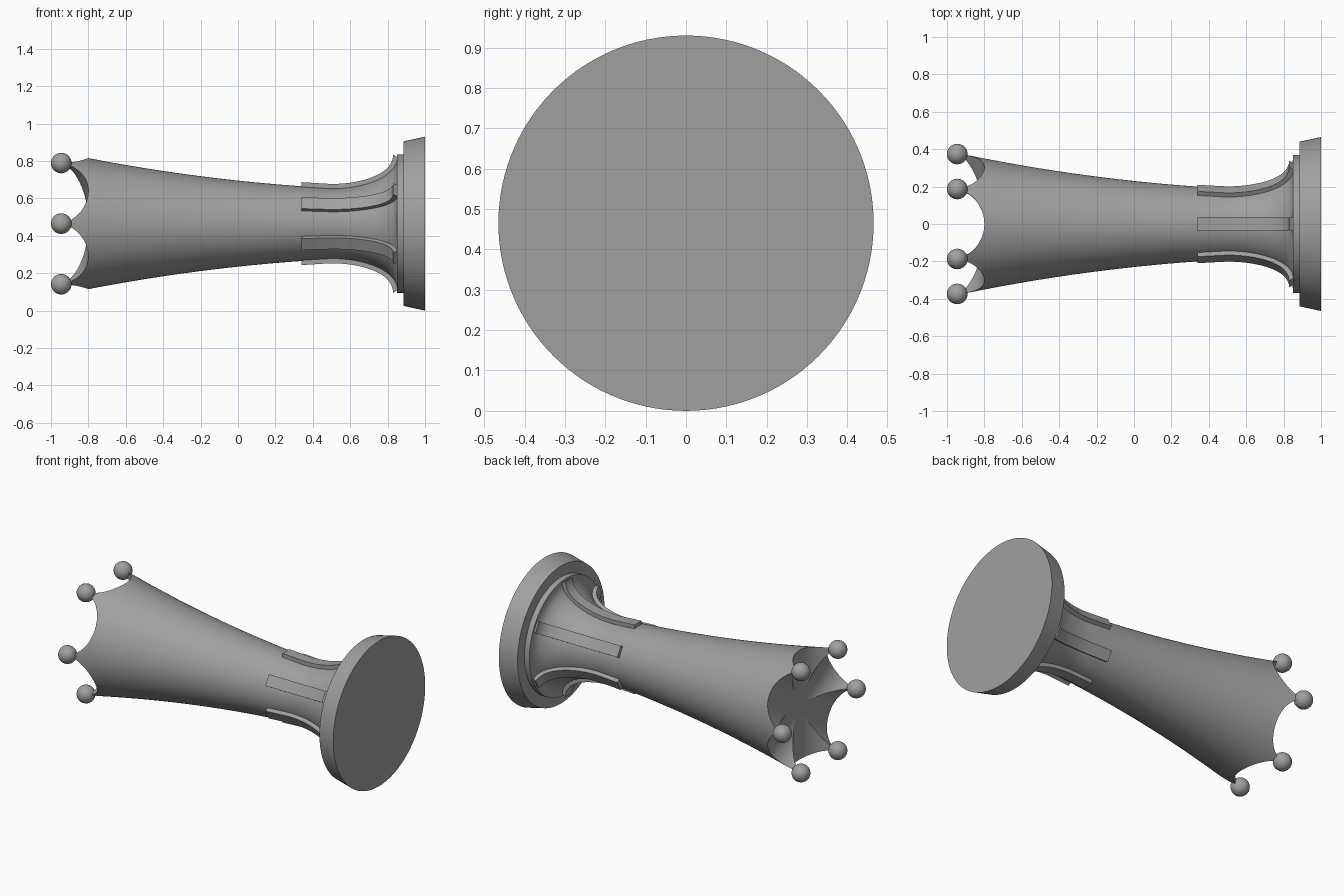
import bpy, bmesh, math
from mathutils import Matrix, Vector

if "Cube" in bpy.data.objects:
    bpy.data.objects.remove(bpy.data.objects["Cube"])

ZC = 0.465                      # height of the long axis
CUT_X, CUT_R = -0.997, 0.197    # scallop arc centre and radius
SEG = 120

grey = bpy.data.materials.new("grey")
grey.diffuse_color = (0.35, 0.35, 0.35, 1)
grey.use_nodes = True
grey.node_tree.nodes["Principled BSDF"].inputs["Base Color"].default_value = grey.diffuse_color


def finish(name, bm, angle=30):
    bmesh.ops.remove_doubles(bm, verts=bm.verts, dist=1e-5)
    bmesh.ops.recalc_face_normals(bm, faces=bm.faces)
    me = bpy.data.meshes.new(name)
    bm.to_mesh(me)
    bm.free()
    me.materials.append(grey)
    ob = bpy.data.objects.new(name, me)
    bpy.context.collection.objects.link(ob)
    bpy.ops.object.select_all(action='DESELECT')
    ob.select_set(True)
    bpy.context.view_layer.objects.active = ob
    bpy.ops.object.shade_smooth_by_angle(angle=math.radians(angle))
    return ob


def polar(x, r, a):
    return Vector((x, r * math.cos(a), ZC + r * math.sin(a)))


def lathe(name, column):
    """Skin the closed ring of columns; column(a) gives (x, r) pairs."""
    bm = bmesh.new()
    cols = []
    for i in range(SEG):
        a = 2 * math.pi * i / SEG
        cols.append([bm.verts.new(polar(x, r, a)) for x, r in column(a)])
    for i in range(SEG):
        p, q = cols[i], cols[(i + 1) % SEG]
        for j in range(len(p) - 1):
            bm.faces.new((p[j], q[j], q[j + 1], p[j + 1]))
    return finish(name, bm)


def radius(x):
    """Body outline: gentle taper, then a quarter-ellipse flare."""
    if x < 0.5:
        t = 0.5 - x
        return 0.19 + 0.053 * t + 0.054 * t * t
    u = min(1, (x - 0.5) / 0.35)
    return 0.19 + 0.16 * (1 - math.sqrt(1 - u * u))


def crown_x(r, a):
    """Six radial channels meeting in ridges."""
    phi = (a % (math.pi / 3)) - math.pi / 6
    return CUT_X + math.sqrt(CUT_R ** 2 - (r * math.sin(phi)) ** 2)


FLARE = [0.5 + 0.35 * math.sin(k * math.pi / 32) for k in range(17)]


def body_column(a):
    r = 0.36
    for _ in range(6):
        r = radius(crown_x(r, a))
    top = crown_x(r, a)
    pts = [(crown_x(r * k / 12, a), r * k / 12) for k in range(13)]
    for k in range(1, 17):
        x = top + (0.45 - top) * k / 16
        pts.append((x, radius(x)))
    return pts + [(x, radius(x)) for x in FLARE] + [(0.85, 0)]


# Body with scalloped crown
lathe("body", body_column)

# Collar and foot
lathe("collar", lambda a: [(0.85, 0), (0.85, 0.37), (0.887, 0.37), (0.887, 0)])
lathe("foot", lambda a: [(0.885, 0), (0.885, 0.44), (1, 0.465), (1, 0)])

# Six ribs that follow the flare
path = [0.34, 0.39, 0.45] + FLARE
for n in range(6):
    bm = bmesh.new()
    rows = []
    for x in path:
        r = radius(x)
        if x < 0.5:
            nx, nr = 0, 1
        else:
            t = math.asin(min(1, (x - 0.5) / 0.35))
            d = Vector((0.35 * math.cos(t), 0.16 * math.sin(t))).normalized()
            nx, nr = -d.y, d.x
        lo = (x + nx * -0.01, r - 0.012 * nr)
        hi = (x + nx * 0.02, r + 0.022 * nr + 0.02 * max(0, -nx) ** 4)
        rows.append([bm.verts.new((p[0], w, p[1])) for p, w in
                     ((lo, -0.035), (hi, -0.035), (hi, 0.035), (lo, 0.035))])
    for p, q in zip(rows, rows[1:]):
        for j in range(4):
            k = (j + 1) % 4
            bm.faces.new((p[j], p[k], q[k], q[j]))
    bm.faces.new(rows[0])
    bm.faces.new(rows[-1])
    turn = Matrix.Translation((0, 0, ZC)) @ Matrix.Rotation(n * math.pi / 3, 4, 'X')
    bm.transform(turn)
    finish("rib_%d" % (n + 1), bm)

# Six balls on the crown tips
for n in range(6):
    bm = bmesh.new()
    bmesh.ops.create_uvsphere(bm, u_segments=32, v_segments=16, radius=0.055)
    bm.transform(Matrix.Translation(polar(-0.945, 0.374, n * math.pi / 3)))
    finish("crown_ball_%d" % (n + 1), bm)
